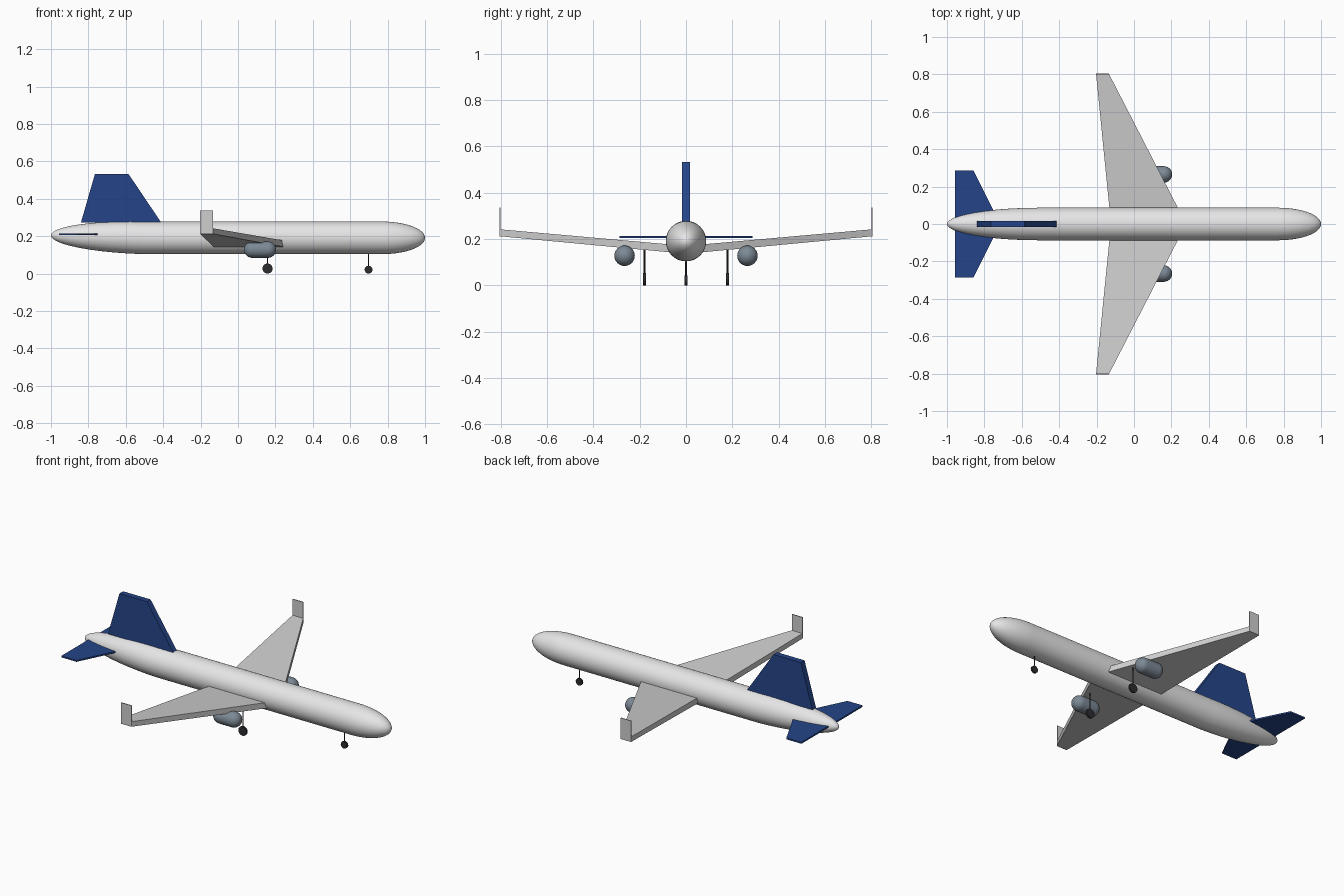
import bpy, bmesh, math
from mathutils import Matrix, Vector

if "Cube" in bpy.data.objects:
    bpy.data.objects.remove(bpy.data.objects["Cube"])


def material(name, rgb):
    m = bpy.data.materials.new(name)
    m.use_nodes = True
    m.diffuse_color = (*rgb, 1)
    m.node_tree.nodes["Principled BSDF"].inputs["Base Color"].default_value = (*rgb, 1)
    return m


white = material("body white", (0.80, 0.80, 0.81))
grey = material("wing grey", (0.62, 0.62, 0.63))
blue = material("tail blue", (0.018, 0.06, 0.25))
steel = material("engine steel", (0.20, 0.25, 0.30))
black = material("gear black", (0.025, 0.025, 0.028))


def finish(name, bm, mat, smooth=False):
    bmesh.ops.recalc_face_normals(bm, faces=bm.faces)
    mesh = bpy.data.meshes.new(name)
    bm.to_mesh(mesh)
    bm.free()
    mesh.materials.append(mat)
    ob = bpy.data.objects.new(name, mesh)
    bpy.context.collection.objects.link(ob)
    if smooth:
        bpy.ops.object.select_all(action='DESELECT')
        ob.select_set(True)
        bpy.context.view_layer.objects.active = ob
        bpy.ops.object.shade_smooth_by_angle(angle=math.radians(40))
    return ob


def loft(name, sections, mat, smooth=False):
    """Bridge a list of matching point loops and cap both ends."""
    bm = bmesh.new()
    loops = [[bm.verts.new(p) for p in s] for s in sections]
    n = len(loops[0])
    for a, b in zip(loops, loops[1:]):
        for i in range(n):
            j = (i + 1) % n
            bm.faces.new((a[i], a[j], b[j], b[i]))
    bm.faces.new(loops[0])
    bm.faces.new(loops[-1])
    return finish(name, bm, mat, smooth)


def ring(x, y, z, r, n):
    turn = [2 * math.pi * i / n for i in range(n)]
    return [(x, y + r * math.cos(a), z + r * math.sin(a)) for a in turn]


def pod(name, x0, x1, y, z, r, back, front, mat, lift=0, n=40, steps=14):
    """Round body along x with elliptical ends; lift raises the rear tip."""
    rings = []
    for i in range(steps + 1):
        a = max(math.pi / 2 * i / steps, 0.01)
        t = math.cos(a)
        rings.append(ring(x0 + back * (1 - t), y, z + lift * t, r * math.sin(a), n))
    for i in range(steps + 1):
        a = max(math.pi / 2 * (1 - i / steps), 0.01)
        rings.append(ring(x1 - front * (1 - math.cos(a)), y, z, r * math.sin(a), n))
    return loft(name, rings, mat, True)


def chord(y, rear, nose, low, high):
    return [(rear, y, low), (nose, y, low), (nose, y, high), (rear, y, high)]


def cylinder(name, r, depth, matrix, mat, n):
    bm = bmesh.new()
    bmesh.ops.create_cone(bm, cap_ends=True, segments=n, radius1=r, radius2=r,
                          depth=depth, matrix=matrix)
    return finish(name, bm, mat, True)


def landing_gear(name, x, y, r, top):
    wheel = Matrix.Translation((x, y, r)) @ Matrix.Rotation(math.pi / 2, 4, 'X')
    cylinder(name + "_wheel", r, 0.011, wheel, black, 24)
    strut = Matrix.Translation((x, y, (r + top) / 2))
    cylinder(name + "_strut", 0.0035, top - r, strut, black, 10)


# Fuselage with a blunt nose and a long rising tail
pod("fuselage", -1, 1, 0, 0.191, 0.087, 0.5, 0.23, white, lift=0.013, n=48, steps=20)

# Vertical fin
fin = [(-0.84, 0.272), (-0.41, 0.272), (-0.585, 0.532), (-0.765, 0.532)]
loft("vertical_fin", [[(x, y, z) for x, z in fin] for y in (-0.017, 0.017)], blue)

# Parts repeated on each side
for side, s in (("left", 1), ("right", -1)):
    loft(side + "_wing", [chord(s * 0.07, -0.13, 0.243, 0.143, 0.177),
                          chord(s * 0.803, -0.203, -0.134, 0.212, 0.242)], grey)
    loft(side + "_winglet", [chord(s * y, -0.202, -0.135, 0.212, 0.337)
                             for y in (0.80, 0.805)], grey)
    loft(side + "_tailplane", [chord(0, -0.957, -0.715, 0.205, 0.214),
                               chord(s * 0.286, -0.957, -0.858, 0.205, 0.214)], blue)
    pod(side + "_engine", 0.032, 0.204, s * 0.265, 0.128, 0.044, 0.045, 0.045, steel, n=32)
    landing_gear(side + "_main_gear", 0.158, s * 0.179, 0.027, 0.16)

landing_gear("nose_gear", 0.698, 0, 0.021, 0.12)
